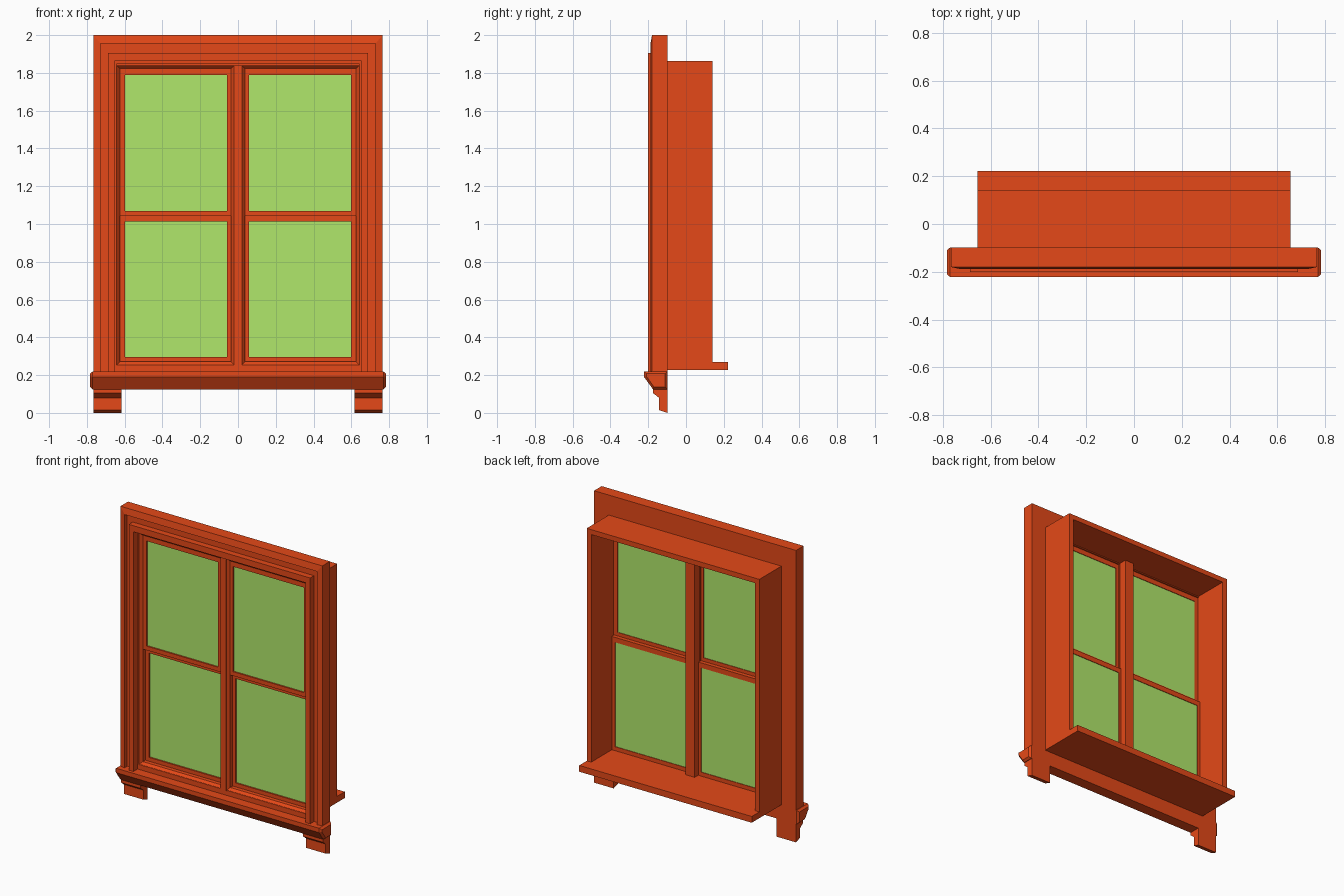
import bpy
import bmesh

cube = bpy.data.objects.get("Cube")
if cube:
    bpy.data.objects.remove(cube)


def material(name, color):
    mat = bpy.data.materials.new(name)
    mat.use_nodes = True
    mat.diffuse_color = color
    mat.node_tree.nodes["Principled BSDF"].inputs["Base Color"].default_value = color
    return mat


WOOD = material("red orange wood", (0.78, 0.066, 0.009, 1))
GLASS = material("green glass", (0.435, 0.8, 0.146, 1))


def finish(name, bm, mat):
    bmesh.ops.recalc_face_normals(bm, faces=bm.faces[:])
    mesh = bpy.data.meshes.new(name)
    bm.to_mesh(mesh)
    bm.free()
    mesh.materials.append(mat)
    obj = bpy.data.objects.new(name, mesh)
    bpy.context.collection.objects.link(obj)


def loft(name, rings, mat=WOOD):
    """Bridge a list of equal point rings and cap both ends."""
    bm = bmesh.new()
    loops = [[bm.verts.new(p) for p in ring] for ring in rings]
    for a, b in zip(loops, loops[1:]):
        for i in range(len(a)):
            j = (i + 1) % len(a)
            bm.faces.new((a[i], a[j], b[j], b[i]))
    bm.faces.new(loops[0])
    bm.faces.new(loops[-1])
    finish(name, bm, mat)


def box(name, x0, x1, y0, y1, z0, z1, mat=WOOD):
    loft(name, [[(x0, y0, z), (x1, y0, z), (x1, y1, z), (x0, y1, z)]
                for z in (z0, z1)], mat)


def frame(name, x0, x1, z0, z1, profile, open_bottom=False, top_scale=1.0):
    """Sweep an (inset, y) profile round a rectangle with mitred corners."""
    bm = bmesh.new()
    loops = []
    for w, y in profile:
        low = z0 if open_bottom else z0 + w
        high = z1 - w * top_scale
        corners = ((x0 + w, low), (x0 + w, high), (x1 - w, high), (x1 - w, low))
        loops.append([bm.verts.new((x, y, z)) for x, z in corners])
    for i, a in enumerate(loops):
        b = loops[(i + 1) % len(loops)]
        for k in range(3 if open_bottom else 4):
            m = (k + 1) % 4
            bm.faces.new((a[k], a[m], b[m], b[k]))
    if open_bottom:
        for k in (0, 3):
            bm.faces.new([loop[k] for loop in loops])
    finish(name, bm, WOOD)


BACK = -0.098  # wall plane behind the casing, sill and brackets

# Grooved casing round the front, wider across the head
frame("front_casing", -0.765, 0.765, 0.217, 2.0,
      [(0, BACK), (0, -0.18), (0.036, -0.188), (0.036, -0.158),
       (0.078, -0.158), (0.078, -0.20), (0.112, -0.20), (0.112, BACK)],
      open_bottom=True, top_scale=1.23)

# Deep jamb box behind the casing
frame("jamb_box", -0.654, 0.654, 0.227, 1.863,
      [(0, -0.15), (0, 0.14), (0.034, 0.14), (0.034, -0.10),
       (0.014, -0.10), (0.014, -0.15)])
box("sash_sill", -0.654, 0.654, -0.155, -0.10, 0.215, 0.256)
box("inner_stool", -0.654, 0.654, -0.10, 0.222, 0.227, 0.27)

# Central mullion
box("mullion_front", -0.021, 0.021, -0.158, -0.09, 0.25, 1.84)
box("mullion_back", -0.034, 0.034, -0.10, -0.045, 0.25, 1.84)


def sash(name, x0, x1, g0, g1, z0, z1, glass_z0, glass_z1, y):
    """Four rails and stiles round a pane."""
    back = y + 0.027
    box(name + "_left_stile", g1, x1, y, back, z0, z1)
    box(name + "_right_stile", x0, g0, y, back, z0, z1)
    box(name + "_bottom_rail", g0, g1, y, back, z0, glass_z0)
    box(name + "_top_rail", g0, g1, y, back, glass_z1, z1)
    box(name + "_glass", g0, g1, y + 0.01, back - 0.004, glass_z0, glass_z1, GLASS)


# Paired openings, each with a bevelled surround and two sliding sashes
for side, x0, x1, g0, g1 in (("right", -0.642, -0.02, -0.597, -0.057),
                             ("left", 0.02, 0.642, 0.057, 0.597)):
    frame(side + "_surround", x0, x1, 0.254, 1.84,
          [(0, -0.156), (0.017, -0.137), (0.017, -0.10), (0, -0.10)])
    s0, s1 = x0 + 0.017, x1 - 0.017
    sash(side + "_upper_sash", s0, s1, g0, g1, 1.042, 1.826, 1.07, 1.79, -0.137)
    sash(side + "_lower_sash", s0, s1, g0, g1, 0.265, 1.046, 0.297, 1.012, -0.11)

# Outer sill with undercut front and bevelled ends
SILL = [(BACK, 0.22), (-0.222, 0.22), (-0.222, 0.19), (-0.175, 0.125), (BACK, 0.125)]
SILL_END = [(-0.11, 0.208), (-0.21, 0.208), (-0.21, 0.194), (-0.169, 0.137), (-0.11, 0.137)]
loft("outer_sill", [[(x, y, z) for y, z in points] for x, points in (
    (-0.783, SILL_END), (-0.769, SILL), (0.769, SILL), (0.783, SILL_END))])

# Brackets below the sill
BRACKET = [(BACK, 0.13), (-0.175, 0.13), (-0.175, 0.105), (-0.143, 0.08),
           (-0.143, 0.015), (BACK, 0)]
for side, x0, x1 in (("right", -0.765, -0.617), ("left", 0.617, 0.765)):
    loft(side + "_bracket", [[(x, y, z) for y, z in BRACKET] for x in (x0, x1)])
